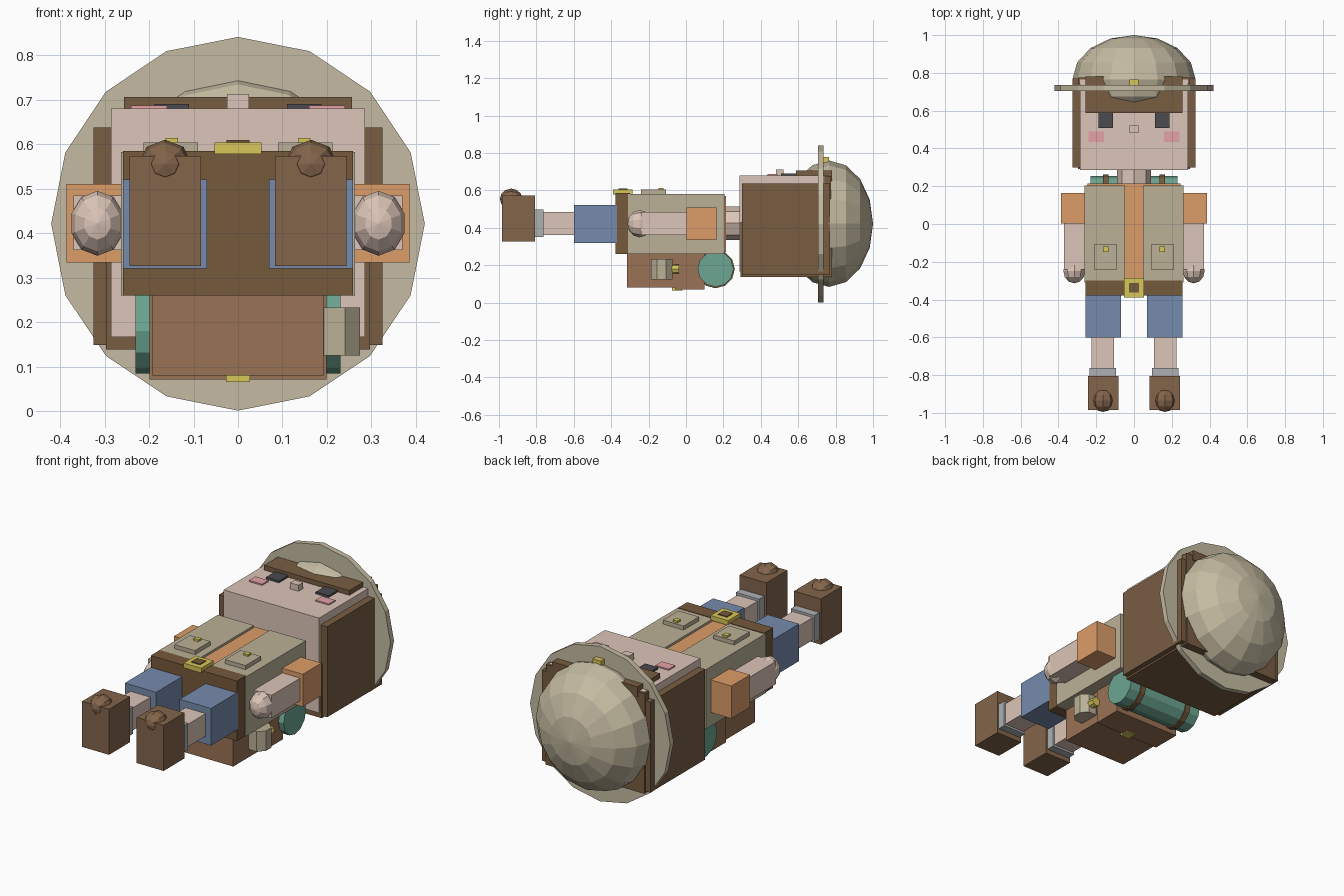
import bpy, math
from mathutils import Matrix

COLORS = {
    "skin": (0.72, 0.56, 0.48), "hair": (0.19, 0.11, 0.055), "khaki": (0.56, 0.50, 0.36),
    "vest": (0.50, 0.44, 0.31), "orange": (0.72, 0.34, 0.14), "blue": (0.18, 0.26, 0.42),
    "boot": (0.23, 0.13, 0.07), "pack": (0.32, 0.17, 0.09), "belt": (0.18, 0.10, 0.045),
    "yellow": (0.68, 0.57, 0.10), "teal": (0.15, 0.38, 0.29), "pink": (0.78, 0.36, 0.38),
    "dark": (0.07, 0.07, 0.08), "sock": (0.42, 0.44, 0.45),
}
MATS = {}


def paint(ob, name, color):
    if color not in MATS:
        MATS[color] = bpy.data.materials.new(color)
        MATS[color].diffuse_color = (*COLORS[color], 1)
    ob.name = name
    ob.data.materials.append(MATS[color])
    return ob


def box(name, color, x0, x1, y0, y1, z0, z1):
    bpy.ops.mesh.primitive_cube_add(size=1)
    ob = bpy.context.object
    ob.data.transform(Matrix.Diagonal((x1 - x0, y1 - y0, z1 - z0, 1)))
    ob.location = ((x0 + x1) / 2, (y0 + y1) / 2, (z0 + z1) / 2)
    return paint(ob, name, color)


def pair(name, color, x0, x1, *yz):
    box(name + "_right", color, x0, x1, *yz)
    box(name + "_left", color, -x1, -x0, *yz)


def cyl(name, color, loc, r, depth, axis, sides, turn=0.0):
    bpy.ops.mesh.primitive_cylinder_add(vertices=sides, radius=r, depth=depth)
    ob = bpy.context.object
    m = Matrix.Rotation(turn, 4, 'Z')
    if axis == 'Y':
        m = Matrix.Rotation(math.pi / 2, 4, 'X') @ m
    if axis == 'X':
        m = Matrix.Rotation(math.pi / 2, 4, 'Y') @ m
    ob.data.transform(m)
    ob.location = loc
    return paint(ob, name, color)


def ball(name, color, loc, radii, segs, rings):
    # poles point along y
    bpy.ops.mesh.primitive_uv_sphere_add(segments=segs, ring_count=rings, radius=1)
    ob = bpy.context.object
    ob.data.transform(Matrix.Diagonal((*radii, 1)) @ Matrix.Rotation(-math.pi / 2, 4, 'X'))
    ob.location = loc
    return paint(ob, name, color)


# Hat
cyl("hat_brim", "khaki", (0, 0.72, 0.421), 0.42, 0.03, 'Y', 16)
ball("hat_dome", "khaki", (0, 0.765, 0.422), (0.326, 0.235, 0.338), 16, 8)
box("hat_badge", "yellow", -0.025, 0.025, 0.73, 0.765, 0.74, 0.778)

# Head, hair and face
box("head", "skin", -0.286, 0.286, 0.285, 0.765, 0.166, 0.68)
pair("side_hair", "hair", 0.28, 0.325, 0.30, 0.77, 0.148, 0.638)
box("back_hair", "hair", -0.297, 0.297, 0.292, 0.78, 0.138, 0.43)
box("crown_hair", "hair", -0.297, 0.297, 0.74, 0.775, 0.14, 0.678)
box("fringe", "hair", -0.256, 0.256, 0.587, 0.78, 0.65, 0.706)
pair("eye", "dark", 0.11, 0.188, 0.507, 0.59, 0.67, 0.69)
pair("cheek", "pink", 0.16, 0.24, 0.435, 0.49, 0.67, 0.687)
box("nose", "skin", -0.025, 0.025, 0.482, 0.522, 0.67, 0.713)
cyl("neck", "skin", (0, 0.25, 0.425), 0.09, 0.12, 'Y', 8)

# Torso
box("shirt", "orange", -0.245, 0.245, -0.33, 0.215, 0.272, 0.57)
pair("vest_front", "vest", 0.048, 0.263, -0.31, 0.205, 0.26, 0.582)
box("vest_back", "vest", -0.1, 0.1, -0.31, 0.205, 0.26, 0.3)
pair("vest_pocket", "vest", 0.09, 0.213, -0.24, -0.108, 0.57, 0.604)
pair("pocket_button", "yellow", 0.135, 0.163, -0.147, -0.12, 0.595, 0.614)
box("belt", "belt", -0.258, 0.258, -0.378, -0.30, 0.26, 0.585)
box("buckle", "yellow", -0.053, 0.053, -0.39, -0.285, 0.578, 0.604)
box("buckle_center", "belt", -0.026, 0.026, -0.362, -0.313, 0.59, 0.609)

# Arms
pair("sleeve", "orange", 0.255, 0.386, 0.003, 0.163, 0.334, 0.51)
pair("forearm", "skin", 0.263, 0.37, -0.24, 0.02, 0.362, 0.485)

# Legs
pair("shorts_leg", "blue", 0.07, 0.258, -0.6, -0.37, 0.32, 0.521)
pair("lower_leg", "skin", 0.105, 0.226, -0.78, -0.58, 0.363, 0.485)
pair("sock", "sock", 0.095, 0.235, -0.815, -0.762, 0.352, 0.498)
pair("boot", "boot", 0.083, 0.244, -0.985, -0.806, 0.326, 0.573)
for s, side in ((1, "right"), (-1, "left")):
    ball("hand_" + side, "skin", (s * 0.316, -0.248, 0.422), (0.061, 0.066, 0.073), 10, 6)
    ball("boot_toe_" + side, "boot", (s * 0.164, -0.935, 0.555), (0.059, 0.06, 0.055), 8, 6)

# Backpack
box("backpack", "pack", -0.192, 0.192, -0.315, 0.09, 0.08, 0.27)
box("backpack_flap", "pack", -0.199, 0.199, -0.06, 0.1, 0.071, 0.265)
box("backpack_clasp", "yellow", -0.027, 0.027, -0.075, -0.02, 0.065, 0.09)

# Bedroll with two straps
cyl("bedroll", "teal", (0, 0.158, 0.18), 0.096, 0.46, 'X', 12)
for s, side in ((1, "right"), (-1, "left")):
    cyl("bedroll_strap_" + side, "belt", (s * 0.15, 0.158, 0.18), 0.103, 0.03, 'X', 12)

# Canteen
cyl("canteen", "vest", (0.217, -0.13, 0.179), 0.062, 0.108, 'Z', 8, math.pi / 8)
cyl("canteen_cap", "yellow", (0.222, -0.058, 0.18), 0.025, 0.04, 'Y', 8)
